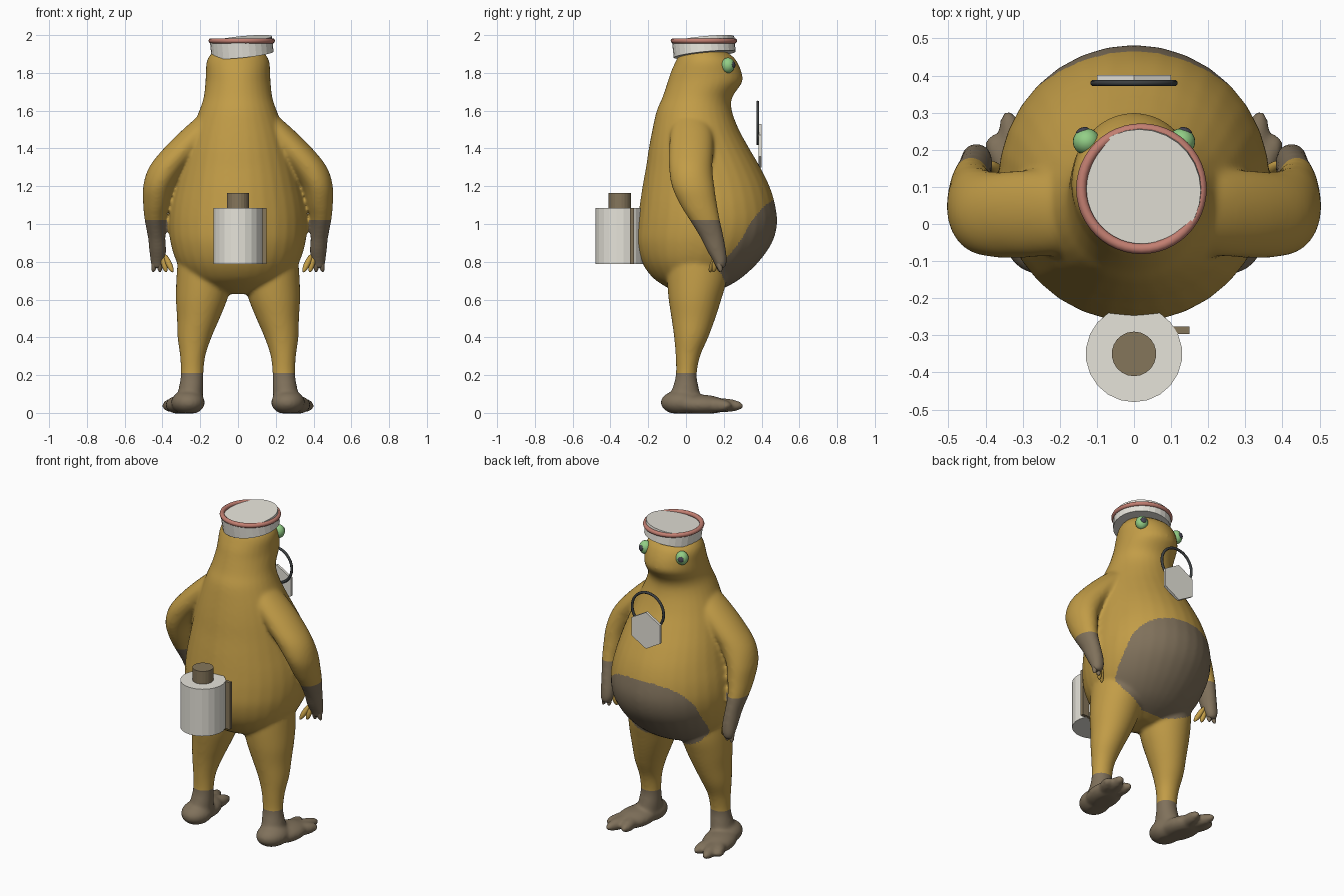
import bpy, bmesh, math
from mathutils import Vector, Matrix

if "Cube" in bpy.data.objects:
    bpy.data.objects.remove(bpy.data.objects["Cube"], do_unlink=True)


def material(name, r, g, b):
    m = bpy.data.materials.new(name)
    m.use_nodes = True
    m.diffuse_color = (r, g, b, 1)
    bsdf = m.node_tree.nodes["Principled BSDF"]
    bsdf.inputs["Base Color"].default_value = (r, g, b, 1)
    bsdf.inputs["Roughness"].default_value = 0.7
    return m


OCHRE = material("ochre skin", .54, .335, .063)
BROWN = material("dusky brown", .215, .165, .105)
GREY = material("pale grey", .79, .77, .70)
RED = material("dusty red", .54, .21, .165)
GREEN = material("eye green", .29, .62, .24)
DARK = material("charcoal", .045, .05, .052)
PUPIL = material("pupil slate", .06, .06, .085)
CAP = material("cap brown", .235, .18, .105)


def finish(name, mat, smooth=True):
    ob = bpy.context.object
    ob.name = name
    ob.data.materials.append(mat)
    if smooth:
        bpy.ops.object.shade_smooth()
    return ob


def cylinder(name, mat, loc, radius, depth, sides=24, rot=(0, 0, 0)):
    bpy.ops.mesh.primitive_cylinder_add(vertices=sides, radius=radius, depth=depth,
                                        location=loc, rotation=rot)
    return finish(name, mat, False)


def torus(name, mat, loc, major, minor, rot=(0, 0, 0)):
    bpy.ops.mesh.primitive_torus_add(major_segments=48, minor_segments=10, location=loc,
                                     rotation=rot, major_radius=major, minor_radius=minor)
    return finish(name, mat)


def ball(name, mat, loc, scale, aim=(0, 0, 1)):
    bpy.ops.mesh.primitive_uv_sphere_add(segments=20, ring_count=12, radius=1, location=loc)
    ob = finish(name, mat)
    ob.scale = scale
    ob.rotation_euler = Vector(aim).to_track_quat('Z', 'Y').to_euler()
    return ob


def spline(rows, steps=5):
    """Catmull-Rom interpolation through rows of numbers."""
    rows = [Vector(r) for r in rows]
    pts = [rows[0]] + rows + [rows[-1]]
    out = []
    for a, b, c, d in zip(pts, pts[1:], pts[2:], pts[3:]):
        for i in range(steps):
            t = i / steps
            out.append(b + (c - a) * (t / 2) + (a * 2 - b * 5 + c * 4 - d) * (t * t / 2)
                       + (b * 3 - a - c * 3 + d) * (t ** 3 / 2))
    return out + [rows[-1]]


def loft(bm, rows, side=1, n=32):
    """Stack of level ellipses: z, centre x, half width, back y, front y."""
    rings = []
    for z, cx, rx, y0, y1 in spline(rows):
        rings.append([bm.verts.new((side * (cx + rx * math.cos(a)),
                                    (y0 + y1) / 2 + (y1 - y0) / 2 * math.sin(a), z))
                      for a in (2 * math.pi * k / n for k in range(n))])
    for p, q in zip(rings, rings[1:]):
        for k in range(n):
            bm.faces.new((p[k], p[(k + 1) % n], q[(k + 1) % n], q[k]))
    bm.faces.new(rings[0])
    bm.faces.new(rings[-1])


def blob(bm, start, end, width, height):
    """Ellipsoid stretched between two points."""
    a, b = Vector(start), Vector(end)
    rot = (b - a).to_track_quat('Y', 'Z').to_matrix().to_4x4()
    size = Matrix.Diagonal((width, (b - a).length / 2, height, 1))
    bmesh.ops.create_uvsphere(bm, u_segments=20, v_segments=12, radius=1,
                              matrix=Matrix.Translation((a + b) / 2) @ rot @ size)


TORSO = [(.63, 0, .08, -.03, .12), (.67, 0, .20, -.11, .22), (.72, 0, .27, -.18, .30),
         (.8, 0, .325, -.235, .385), (.9, 0, .357, -.262, .455), (1.0, 0, .366, -.258, .482),
         (1.1, 0, .357, -.245, .472), (1.2, 0, .335, -.23, .442), (1.3, 0, .31, -.212, .393),
         (1.4, 0, .28, -.197, .335), (1.5, 0, .245, -.178, .28), (1.6, 0, .205, -.155, .243),
         (1.67, 0, .182, -.125, .245), (1.75, 0, .173, -.098, .297), (1.8, 0, .17, -.082, .295),
         (1.85, 0, .168, -.06, .275), (1.885, 0, .155, -.042, .25), (1.92, 0, .125, -.01, .2)]
ARM = [(1.58, .15, .05, -.05, .10), (1.5, .195, .097, -.08, .14), (1.4, .285, .108, -.09, .145),
       (1.3, .37, .101, -.09, .14), (1.2, .42, .082, -.075, .15), (1.1, .434, .068, -.03, .165),
       (1.02, .439, .055, .02, .18), (.93, .431, .046, .075, .2), (.86, .425, .045, .11, .212),
       (.8, .425, .038, .145, .217), (.765, .428, .026, .16, .205)]
LEG = [(.8, .175, .145, -.1, .22), (.7, .18, .147, -.1, .215), (.6, .193, .136, -.092, .187),
       (.5, .21, .113, -.077, .155), (.4, .23, .09, -.063, .118), (.3, .24, .067, -.055, .075),
       (.2, .243, .06, -.054, .057), (.12, .25, .066, -.075, .07), (.03, .26, .07, -.1, .08)]

# Body: torso, arms, legs and feet fused into one skin
bm = bmesh.new()
loft(bm, TORSO)
for s in (1, -1):
    loft(bm, ARM, s)
    loft(bm, LEG, s)
    blob(bm, (s * .25, -.135, .055), (s * .28, .08, .055), .09, .065)  # heel
    blob(bm, (s * .26, -.07, .045), (s * .315, .22, .04), .095, .055)  # instep
    for x, y in ((.25, .275), (.345, .308), (.392, .24)):              # toes
        blob(bm, (s * .285, .06, .045), (s * x, y, .037), .04, .038)
for v in bm.verts:
    v.co.z = max(v.co.z, -.003)
bmesh.ops.recalc_face_normals(bm, faces=bm.faces)
mesh = bpy.data.meshes.new("body_skin")
bm.to_mesh(mesh)
bm.free()
body = bpy.data.objects.new("body", mesh)
bpy.context.collection.objects.link(body)
remesh = body.modifiers.new("fuse", 'REMESH')
remesh.mode = 'VOXEL'
remesh.voxel_size = .01
relax = body.modifiers.new("relax", 'SMOOTH')
relax.factor = .5
relax.iterations = 10
graph = bpy.context.evaluated_depsgraph_get()
fused = bpy.data.meshes.new_from_object(body.evaluated_get(graph))
body.modifiers.clear()
body.data = fused
fused.materials.clear()
fused.materials.append(OCHRE)
fused.materials.append(BROWN)

# Cut clean cuffs, then colour feet, hands and belly patch
bm = bmesh.new()
bm.from_mesh(fused)
for z in (.21, 1.02):
    bmesh.ops.bisect_plane(bm, geom=bm.verts[:] + bm.edges[:] + bm.faces[:],
                           plane_co=(0, 0, z), plane_no=(0, 0, 1))
for f in bm.faces:
    c = f.calc_center_median()
    foot = c.z < .21
    hand = .7 < c.z < 1.02 and abs(c.x) > .372
    patch = c.y > .16 and abs(c.x / .305) ** 2.6 + abs((c.z - .885) / .24) ** 2.6 < 1
    f.material_index = 1 if foot or hand or patch else 0
    f.smooth = True
bm.to_mesh(fused)
bm.free()

# Fingers and eyes on both sides
for s, side in ((1, "left"), (-1, "right")):
    for i, (x, y, mat) in enumerate(((.345, .125, OCHRE), (.38, .145, OCHRE),
                                     (.413, .18, BROWN), (.45, .185, BROWN))):
        root, tip = Vector((s * (.42 + (x - .42) * .4), .165, .84)), Vector((s * x, y, .745))
        ball(f"{side}_finger_{i + 1}", mat, (root + tip) / 2,
             (.016, .016, (tip - root).length / 2), tip - root)
    eye = Vector((s * .128, .222, 1.84))
    look = Vector((s * .35, .93, .1)).normalized()
    ball(f"{side}_eye", GREEN, eye, (.037, .036, .041))
    ball(f"{side}_pupil", PUPIL, eye + look * .031, (.018, .018, .009), look)

# Tilted cap with a level band
cylinder("hat", GREY, (.02, .095, 1.937), .165, .082, 28, (.1, -.1, 0))
torus("hat_band", RED, (.02, .095, 1.97), .162, .014)

# Canister carried against the body
cylinder("canister", GREY, (0, -.35, .9365), .13, .297, 22)
cylinder("canister_cap", CAP, (0, -.35, 1.125), .06, .08, 22)
bpy.ops.mesh.primitive_cube_add(size=1, location=(.075, -.286, .9365))
strap = finish("canister_strap", CAP, False)
strap.scale = (.15, .02, .297)

# Hexagonal pendant on a ring
cylinder("pendant", GREY, (0, .393, 1.415), .115, .016, 6, (math.pi / 2, 0, 0))
torus("pendant_ring", DARK, (0, .38, 1.535), .11, .008, (math.pi / 2, 0, 0))
